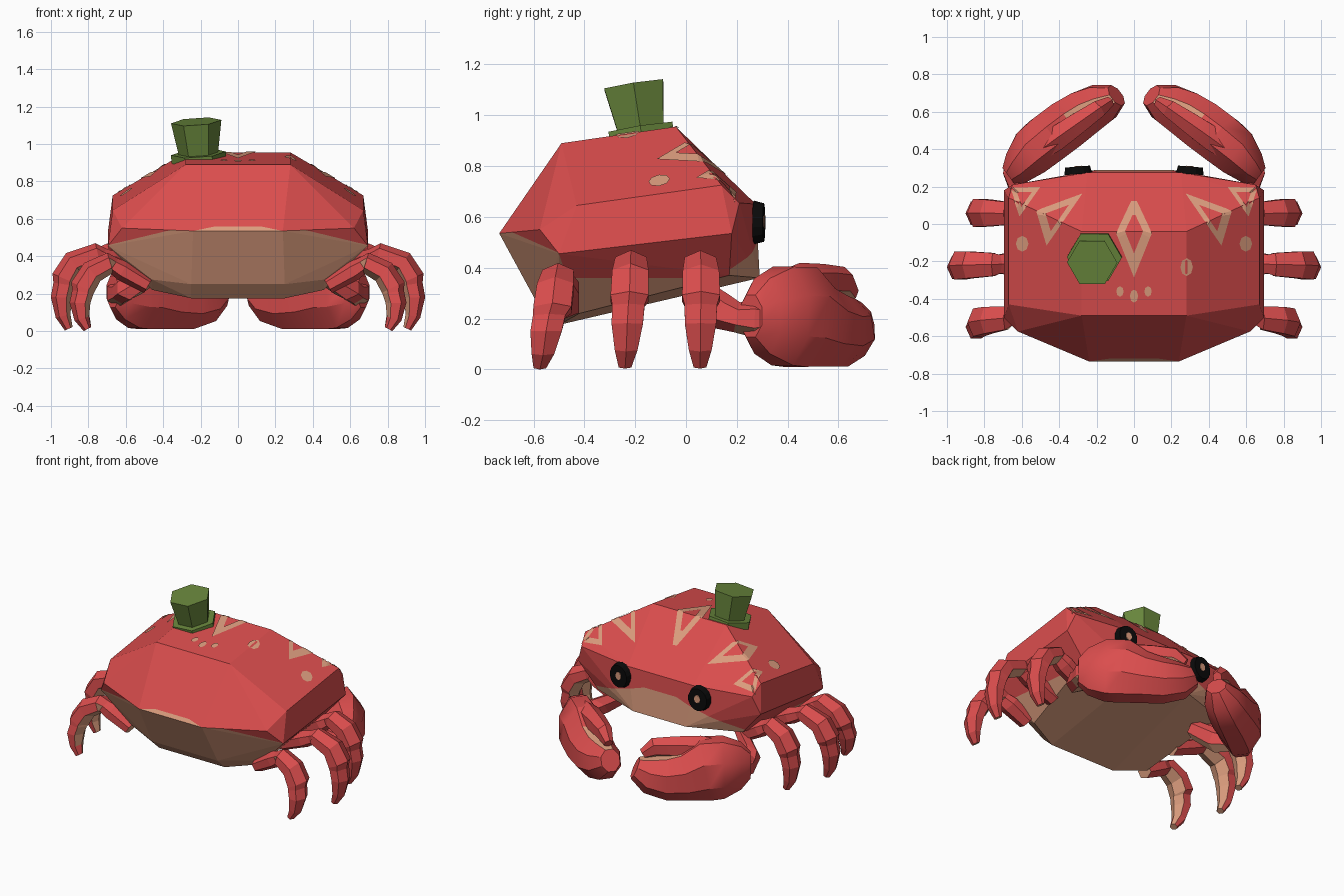
import bpy, bmesh, math
from mathutils import Vector, Matrix
from mathutils.bvhtree import BVHTree

if "Cube" in bpy.data.objects:
    bpy.data.objects.remove(bpy.data.objects["Cube"])


def material(name, rgb):
    m = bpy.data.materials.new(name)
    m.use_nodes = True
    m.diffuse_color = (*rgb, 1)
    m.node_tree.nodes["Principled BSDF"].inputs["Base Color"].default_value = (*rgb, 1)
    return m


RED = material("shell red", (0.71, 0.075, 0.075))
TAN = material("belly tan", (0.72, 0.34, 0.21))
GREEN = material("hat green", (0.14, 0.24, 0.045))
BLACK = material("eye black", (0.003, 0.003, 0.003))


def finish(bm, name, mats, smooth=False):
    mesh = bpy.data.meshes.new(name)
    bm.to_mesh(mesh)
    bm.free()
    for m in mats:
        mesh.materials.append(m)
    ob = bpy.data.objects.new(name, mesh)
    bpy.context.collection.objects.link(ob)
    if smooth:
        bpy.ops.object.select_all(action='DESELECT')
        ob.select_set(True)
        bpy.context.view_layer.objects.active = ob
        bpy.ops.object.shade_smooth_by_angle(angle=math.radians(32))


def tube(name, rings, side, sides, tan_rule, smooth=False):
    """Loft of elliptical rings (centre, half width, half height)."""
    bm = bmesh.new()
    loops = []
    for i, (c, w, h) in enumerate(rings):
        t = rings[min(i + 1, len(rings) - 1)][0] - rings[max(i - 1, 0)][0]
        up = side.cross(t).normalized()
        angles = [2 * math.pi * (k + 0.5) / sides for k in range(sides)]
        loops.append([bm.verts.new(c + side * w * math.cos(a) + up * h * math.sin(a))
                      for a in angles])
    for a, b in zip(loops, loops[1:]):
        for k in range(sides):
            n = (k + 1) % sides
            bm.faces.new((a[k], a[n], b[n], b[k]))
    bm.faces.new(loops[0])
    bm.faces.new(loops[-1])
    bmesh.ops.recalc_face_normals(bm, faces=bm.faces)
    for f in bm.faces:
        f.material_index = int(tan_rule(f.calc_center_median(), f.normal))
    finish(bm, name, [RED, TAN], smooth)


# Faceted shell: hull of mirrored corner points
corners = [
    (.28, -.49, .89), (.28, -.04, .955), (.67, -.43, .645), (.67, .14, .725),
    (.25, .275, .65), (.65, .21, .655), (.695, -.5, .455), (.695, .18, .535),
    (.24, -.735, .535), (.62, -.575, .55), (.2, .29, .36), (.55, .17, .37),
    (.46, -.5, .275), (.25, -.58, .25), (.25, -.5, .175), (.46, -.42, .22)]
body = bmesh.new()
for x, y, z in corners:
    for s in (1, -1):
        body.verts.new((s * x, y, z))
bmesh.ops.convex_hull(body, input=body.verts)
bmesh.ops.delete(body, geom=[v for v in body.verts if not v.link_faces], context='VERTS')
bmesh.ops.recalc_face_normals(body, faces=body.faces)
bmesh.ops.dissolve_limit(body, angle_limit=0.03, verts=body.verts, edges=body.edges)
shell_tree = BVHTree.FromBMesh(body)


# Colour zones: face direction rule, then border lines (height at x=0, slope)
def zone(n):
    if n.z < -.85:
        return "under"
    if n.y > .7 and n.z < .5:
        return "face"
    if n.y < -.4:
        return "rump" if n.z < 0 else "back"
    return "side" if n.z < .3 else "top"


borders = {"under": [(1, 0)], "face": [(.54, 0), (.58, .33)], "rump": [(.626, .24)],
           "back": [(.558, 0), (.585, .21)], "side": [(.36, 0)], "top": []}
for key, lines in borders.items():
    for z0, slope in lines:
        for s in (1, -1):
            faces = [f for f in body.faces if zone(f.normal) == key]
            parts = set(faces)
            for f in faces:
                parts.update(f.edges)
                parts.update(f.verts)
            bmesh.ops.bisect_plane(body, geom=list(parts), plane_co=(0, 0, z0),
                                   plane_no=(s * slope, 0, 1))
for f in body.faces:
    c = f.calc_center_median()
    lines = borders[zone(f.normal)]
    f.material_index = int(bool(lines) and all(c.z < z - k * abs(c.x) for z, k in lines))
finish(body, "shell", [RED, TAN])


# Painted shell markings, laid on the shell as thin plates
def on_shell(x, y):
    hit, normal, _, _ = shell_tree.ray_cast(Vector((x, y, 3)), Vector((0, 0, -1)))
    if hit is None:
        hit, normal, _, _ = shell_tree.find_nearest(Vector((x, y, .7)))
    return hit + normal * .005


def plate(bm, outline):
    f = bm.faces.new([bm.verts.new(on_shell(p[0], p[1])) for p in outline])
    f.normal_update()
    if f.normal.z < 0:
        f.normal_flip()


def outline_mark(name, pts, inner=.5, steps=10):
    bm = bmesh.new()
    pts = [Vector(p) for p in pts]
    mid = sum(pts, Vector((0, 0))) / len(pts)
    for a, b in zip(pts, pts[1:] + pts[:1]):
        for i in range(steps):
            p, q = a.lerp(b, i / steps), a.lerp(b, (i + 1) / steps)
            plate(bm, (p, q, mid.lerp(q, inner), mid.lerp(p, inner)))
    finish(bm, name, [TAN])


def spot(name, x, y, rx, ry):
    bm = bmesh.new()
    plate(bm, [(x + rx * math.cos(k * math.pi / 4), y + ry * math.sin(k * math.pi / 4))
               for k in range(8)])
    finish(bm, name, [TAN])


outline_mark("diamond_mark", [(-.015, .12), (.015, .12), (.095, -.05), (0, -.285), (-.095, -.05)])
for s, tag in ((1, "left"), (-1, "right")):
    outline_mark("large_triangle_" + tag, [(s * .275, .16), (s * .465, -.115), (s * .52, .07)])
    outline_mark("small_triangle_" + tag, [(s * .66, .19), (s * .5, .195), (s * .61, .04)])
    spot("side_spot_" + tag, s * .595, -.105, .034, .042)
    spot("top_spot_" + tag, s * .28, -.23, .032, .048)
    spot("small_spot_" + tag, s * .075, -.36, .02, .028)
spot("small_spot_middle", 0, -.385, .022, .035)


# Eyes with a glint
def disc(name, loc, rx, rz, depth, mat, turn):
    bm = bmesh.new()
    bmesh.ops.create_cone(bm, cap_ends=True, segments=14, radius1=1, radius2=.88, depth=1)
    bm.transform(Matrix.Translation(loc) @ Matrix.Rotation(turn, 4, 'Z')
                 @ Matrix.Diagonal((rx, depth, rz, 1)) @ Matrix.Rotation(-math.pi / 2, 4, 'X'))
    finish(bm, name, [mat])


for s, tag in ((1, "left"), (-1, "right")):
    disc("eye_" + tag, (s * .3, .287, .578), .077, .086, .04, BLACK, -s * .08)
    disc("eye_glint_" + tag, (s * .3, .307, .582), .024, .03, .006, TAN, -s * .08)

# Legs: three a side, tan on the inner and lower faces
legs = {"front": (.05, .06, .055, -.1, 0), "middle": (-.21, -.22, -.24, 0, 0),
        "rear": (-.47, -.52, -.575, -.1, -.05)}
leg_steps = [(.48, .29, .05), (.66, .37, .06), (.725, .4, .05), (.75, .415, .062),
             (.88, .365, .072), (.93, .28, .075), (.93, .25, .064), (.945, .18, .062),
             (.935, .08, .045), (.905, .012, .025)]
for s, tag in ((1, "left"), (-1, "right")):
    for name, (y0, y1, y2, dx, dz) in legs.items():
        rings = []
        for i, (x, z, r) in enumerate(leg_steps):
            k = i / (len(leg_steps) - 1)
            y = y0 + (y1 - y0) * k * 2 if k < .5 else y1 + (y2 - y1) * (k - .5) * 2
            z += dz * min(1, z / .3)
            x += dx * max(0, min(1, (x - .48) / .4))
            rings.append((Vector((s * x, y, z)), r * 1.15, r * .9))
        inward = Vector((-s * .7, 0, -.7))
        tube(f"{name}_leg_{tag}", rings, Vector((0, 1, 0)), 6,
             lambda c, n: n.dot(inward) > .5 or c.z < .02)

# Claws: arm, heavy lower jaw and a hinged upper finger
jaw = [(-.05, 0, .21, .06, .09), (.01, .01, .21, .1, .16), (.12, .03, .21, .138, .21),
       (.23, .035, .205, .145, .215), (.35, .035, .165, .145, .17), (.48, .03, .15, .135, .15),
       (.59, .015, .165, .115, .125), (.67, 0, .2, .065, .075)]
finger = [(.15, .01, .31, .06, .08), (.27, .01, .335, .075, .085), (.42, .005, .345, .065, .07),
          (.55, 0, .34, .052, .065), (.62, -.005, .295, .03, .035)]
for s, tag in ((1, "left"), (-1, "right")):
    along, across = Vector((-.8 * s, .6, 0)), Vector((.6 * s, .8, 0))
    base = Vector((.63 * s, .285, 0))

    def claw_rings(rows):
        return [(base + along * u + across * v + Vector((0, 0, z)), w, h)
                for u, v, z, w, h in rows]

    tube("claw_jaw_" + tag, claw_rings(jaw), across, 8,
         lambda c, n: n.z > .85 and (c - base).dot(along) > .4, True)
    tube("claw_finger_" + tag, claw_rings(finger), across, 6,
         lambda c, n: n.z < -.6, True)
    arm = [(.46, .05, .3, .06), (.58, .13, .23, .075), (.62, .2, .205, .06),
           (.635, .27, .2, .075), (.64, .32, .2, .06)]
    tube("claw_arm_" + tag, [(Vector((s * x, y, z)), r, r) for x, y, z, r in arm],
         Vector((s, 0, 0)), 6, lambda c, n: n.z < -.8)

# Tilted six-sided hat
tilt = (Matrix.Translation((-.21, -.175, .925)) @ Matrix.Rotation(math.radians(9), 4, 'X')
        @ Matrix.Rotation(math.radians(-4), 4, 'Y') @ Matrix.Rotation(math.radians(30), 4, 'Z'))
for name, r1, r2, low, high in (("hat_brim", .147, .147, -.02, .025),
                                ("hat_crown", .105, .135, .02, .197)):
    bm = bmesh.new()
    bmesh.ops.create_cone(bm, cap_ends=True, segments=6, radius1=r1, radius2=r2,
                          depth=high - low)
    bm.transform(tilt @ Matrix.Translation((0, 0, (low + high) / 2)))
    finish(bm, name, [GREEN])
